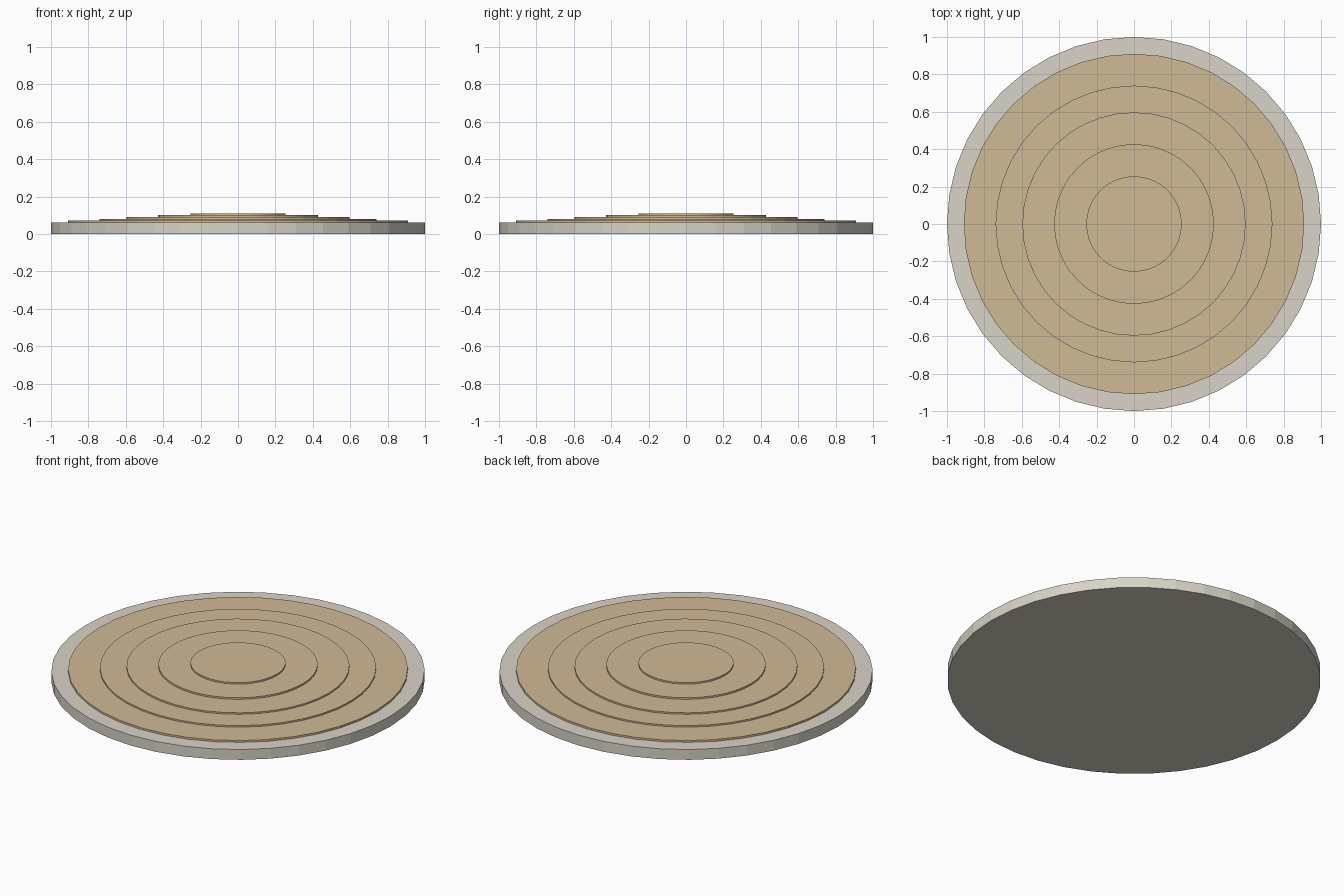
import bpy

if "Cube" in bpy.data.objects:
    bpy.data.objects.remove(bpy.data.objects["Cube"])


def material(name, srgb):
    """Flat colour from 0-255 sRGB values, stored as linear."""
    mat = bpy.data.materials.new(name)
    lin = [((c / 255 + 0.055) / 1.055) ** 2.4 for c in srgb]
    mat.diffuse_color = (*lin, 1.0)
    mat.use_nodes = True
    mat.node_tree.nodes["Principled BSDF"].inputs["Base Color"].default_value = mat.diffuse_color
    return mat


def disc(name, radius, bottom, top, mat, sides=40):
    """Flat-shaded upright disc between two heights."""
    bpy.ops.mesh.primitive_cylinder_add(
        vertices=sides, radius=radius, depth=top - bottom,
        location=(0, 0, (bottom + top) / 2))
    obj = bpy.context.object
    obj.name = name
    obj.data.materials.append(mat)
    return obj


stone = material("pale_stone", (216, 212, 198))
sand = material("sand", (207, 186, 148))

# Stone base slab
BASE_TOP = 0.061
disc("base_slab", 1.0, 0.0, BASE_TOP, stone)

# Stepped sand mound, each tier resting on the one below
bottom = BASE_TOP
tiers = [(0.91, 0.072), (0.74, 0.081), (0.597, 0.09), (0.427, 0.10), (0.255, 0.109)]
for i, (radius, top) in enumerate(tiers, 1):
    disc(f"sand_tier_{i}", radius, bottom, top, sand)
    bottom = top
